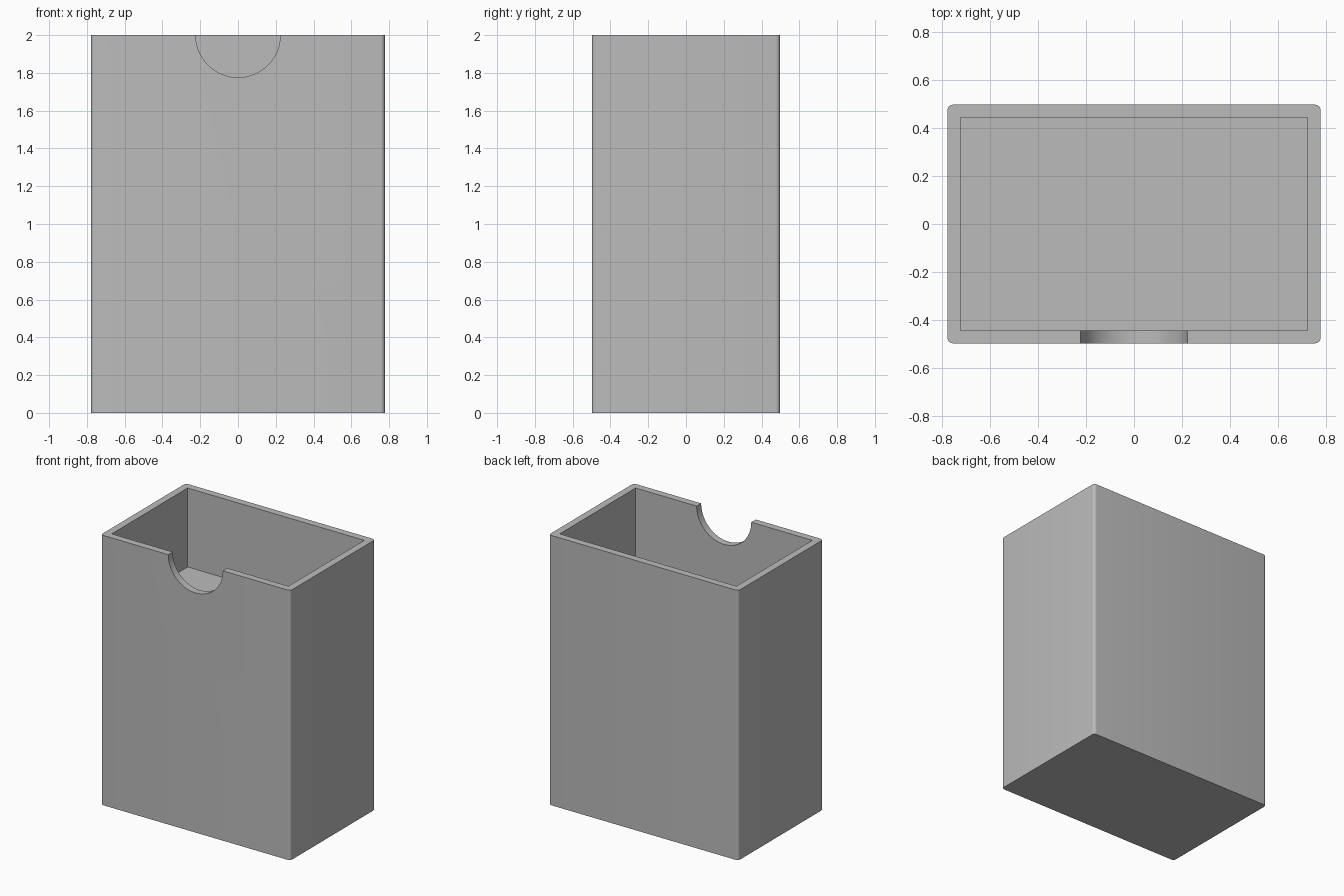
import bpy, bmesh, math

cube = bpy.data.objects.get("Cube")
if cube:
    bpy.data.objects.remove(cube, do_unlink=True)

WIDTH, DEPTH, HEIGHT = 1.555, 0.995, 2.0
WALL, FLOOR_Z, NOTCH_R, CORNER_R = 0.053, 1.415, 0.224, 0.022

grey = bpy.data.materials.new("plain grey")
grey.use_nodes = True
grey.diffuse_color = (0.5, 0.5, 0.5, 1)
grey.node_tree.nodes["Principled BSDF"].inputs["Base Color"].default_value = (0.5, 0.5, 0.5, 1)


def block(name, size, z0, z1):
    """Upright block centred on the z axis."""
    bpy.ops.mesh.primitive_cube_add(size=1, location=(0, 0, (z0 + z1) / 2))
    ob = bpy.context.object
    ob.name = name
    ob.scale = (size[0], size[1], z1 - z0)
    bpy.ops.object.transform_apply(location=True, rotation=True, scale=True)
    ob.data.materials.append(grey)
    return ob


def cut(ob, cutter):
    """Subtract a helper solid, then remove it."""
    cutter.hide_render = True
    mod = ob.modifiers.new("cut", 'BOOLEAN')
    mod.operation, mod.solver, mod.object = 'DIFFERENCE', 'EXACT', cutter
    bpy.context.view_layer.objects.active = ob
    bpy.ops.object.modifier_apply(modifier=mod.name)
    bpy.data.objects.remove(cutter, do_unlink=True)


# Body with rounded upright corners
box = block("box_body", (WIDTH, DEPTH), 0, HEIGHT)
bm = bmesh.new()
bm.from_mesh(box.data)
uprights = [e for e in bm.edges if abs(e.verts[0].co.z - e.verts[1].co.z) > 1]
bmesh.ops.bevel(bm, geom=uprights, offset=CORNER_R, segments=6, profile=0.5, affect='EDGES')
bm.to_mesh(box.data)
bm.free()

# Shallow open tray at the top
cut(box, block("tray_cutter", (WIDTH - 2 * WALL, DEPTH - 2 * WALL), FLOOR_Z, HEIGHT + 0.2))

# Half-round thumb notch in the front wall
bpy.ops.mesh.primitive_cylinder_add(vertices=64, radius=NOTCH_R, depth=0.3,
                                    location=(0, -DEPTH / 2, HEIGHT),
                                    rotation=(math.pi / 2, 0, 0))
notch = bpy.context.object
notch.name = "notch_cutter"
notch.data.materials.append(grey)
cut(box, notch)

# Smooth corners and notch, crisp edges elsewhere
bpy.ops.object.select_all(action='DESELECT')
box.select_set(True)
bpy.context.view_layer.objects.active = box
bpy.ops.object.shade_smooth_by_angle(angle=math.radians(30))
